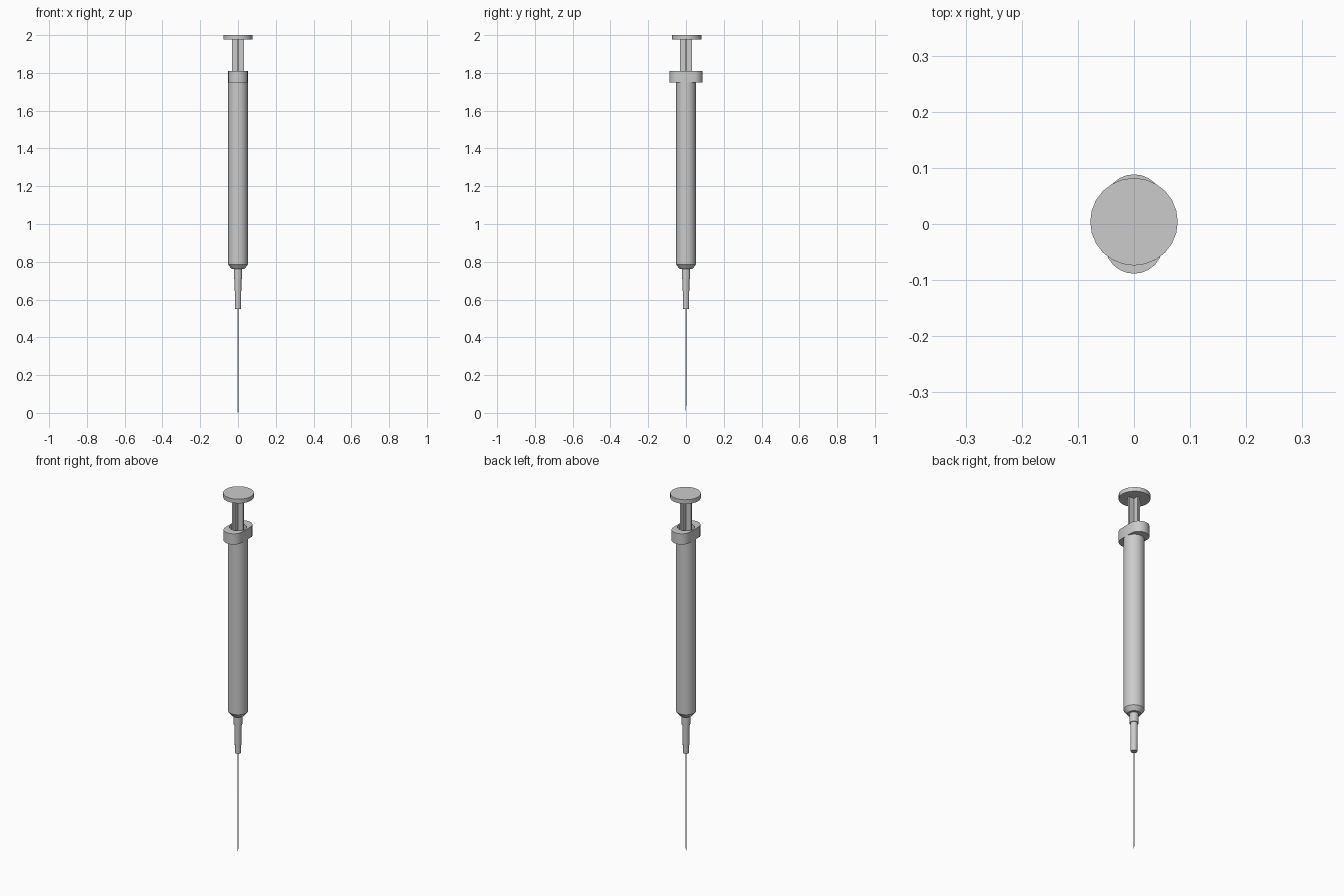
import bpy, bmesh, math

if "Cube" in bpy.data.objects:
    bpy.data.objects.remove(bpy.data.objects["Cube"])

SEG = 24


def finish(name, bm):
    bmesh.ops.remove_doubles(bm, verts=bm.verts, dist=1e-5)
    bmesh.ops.recalc_face_normals(bm, faces=bm.faces)
    me = bpy.data.meshes.new(name)
    bm.to_mesh(me)
    bm.free()
    ob = bpy.data.objects.new(name, me)
    bpy.context.collection.objects.link(ob)
    bpy.ops.object.select_all(action='DESELECT')
    ob.select_set(True)
    bpy.context.view_layer.objects.active = ob
    bpy.ops.object.shade_smooth_by_angle(angle=math.radians(30))
    return ob


def circle(r, n=SEG):
    return [(r * math.cos(2 * math.pi * i / n), r * math.sin(2 * math.pi * i / n)) for i in range(n)]


def bridge(bm, a, b):
    n = len(a)
    for i in range(n):
        bm.faces.new((a[i], a[(i + 1) % n], b[(i + 1) % n], b[i]))


def lathe(name, profile, n=SEG, y=0):
    """Revolve (radius, z) points about z, capping both ends."""
    bm = bmesh.new()
    rings = [[bm.verts.new((px, py + y, z)) for px, py in circle(r, n)] for r, z in profile]
    for a, b in zip(rings, rings[1:]):
        bridge(bm, a, b)
    bm.faces.new(rings[0])
    bm.faces.new(rings[-1])
    return finish(name, bm)


# hollow barrel with chamfered shoulder and nozzle
lathe("barrel", [(0.022, 0.71), (0.022, 0.762), (0.034, 0.762), (0.052, 0.785),
                 (0.052, 1.75), (0.052, 1.80), (0.044, 1.80), (0.044, 0.79)])

# needle hub
lathe("needle_hub", [(0.016, 0.55), (0.018, 0.71)])

# finger flange: rounded slot outline around the barrel bore
bm = bmesh.new()
inner = circle(0.044, SEG)
outer = []
for i in range(SEG):
    a = 2 * math.pi * i / SEG
    s = math.sin(a)
    shift = 0 if abs(s) < 1e-6 else math.copysign(0.0365, s)
    outer.append((0.052 * math.cos(a), 0.052 * s + shift))
loops = [[bm.verts.new((x, y, z)) for x, y in pts]
         for pts, z in ((inner, 1.75), (outer, 1.75), (outer, 1.81), (inner, 1.81))]
for k in range(4):
    bridge(bm, loops[k], loops[(k + 1) % 4])
finish("finger_flange", bm)

# plunger rod with crossed ribs
bm = bmesh.new()
w, t = 0.033, 0.005
cross = []
for k in range(4):
    c, s = round(math.cos(k * math.pi / 2)), round(math.sin(k * math.pi / 2))
    for x, y in ((w, -t), (w, t), (t, t)):
        cross.append((x * c - y * s, x * s + y * c))
low = [bm.verts.new((x, y, 0.86)) for x, y in cross]
high = [bm.verts.new((x, y, 1.98)) for x, y in cross]
bridge(bm, low, high)
bm.faces.new(low)
bm.faces.new(high)
finish("plunger_rod", bm)

# thumb disc and stopper
lathe("thumb_disc", [(0.078, 1.977), (0.078, 2.0)], y=0.004)
lathe("plunger_stopper", [(0.02, 0.80), (0.043, 0.815), (0.043, 0.86)])

# needle with slanted tip
bm = bmesh.new()
r = 0.003
low = [bm.verts.new((x, y, 0.025 * (1 + y / r))) for x, y in circle(r, 12)]
high = [bm.verts.new((x, y, 0.56)) for x, y in circle(r, 12)]
bridge(bm, low, high)
bm.faces.new(low)
bm.faces.new(high)
finish("needle", bm)
